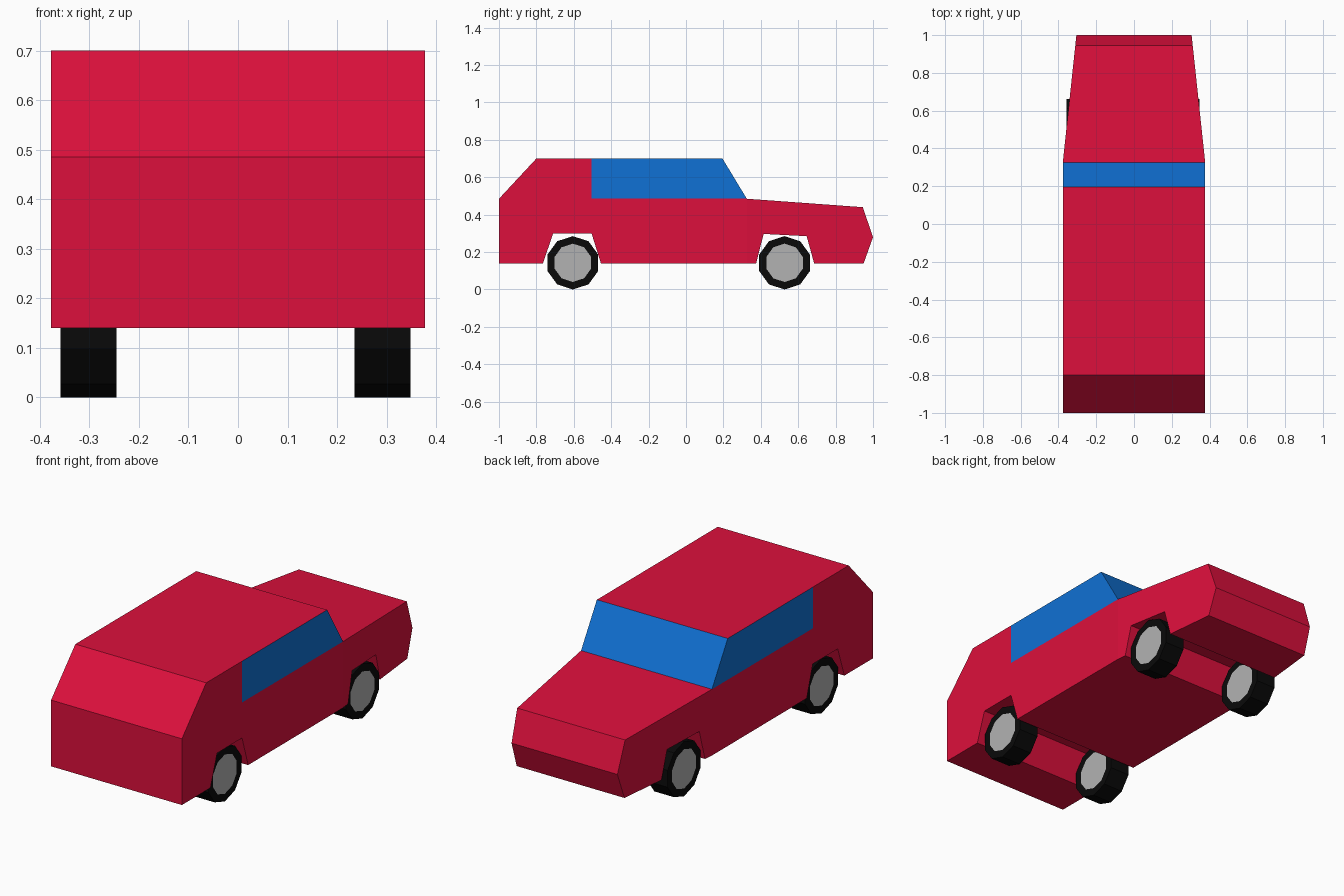
import bpy, bmesh
from math import radians
from mathutils import Matrix

if "Cube" in bpy.data.objects:
    bpy.data.objects.remove(bpy.data.objects["Cube"])


def material(name, rgb):
    m = bpy.data.materials.new(name)
    m.diffuse_color = (*rgb, 1)
    m.use_nodes = True
    m.node_tree.nodes["Principled BSDF"].inputs["Base Color"].default_value = m.diffuse_color
    return m


red = material("red_paint", (0.72, 0.005, 0.045))
blue = material("blue_glass", (0.005, 0.165, 0.66))
black = material("black_rubber", (0.003, 0.003, 0.003))
grey = material("grey_hub", (0.45, 0.45, 0.45))


def add_object(name, bm, mats):
    bmesh.ops.recalc_face_normals(bm, faces=bm.faces)
    me = bpy.data.meshes.new(name)
    bm.to_mesh(me)
    bm.free()
    for m in mats:
        me.materials.append(m)
    ob = bpy.data.objects.new(name, me)
    bpy.context.collection.objects.link(ob)
    return ob


# Body: side outline (y, z) with both wheel arches
outline = [
    (-1, 0.14), (-1, 0.485), (-0.80, 0.70), (-0.505, 0.70), (0.195, 0.70),
    (0.325, 0.485), (0.945, 0.44), (1, 0.28), (0.95, 0.14),
    (0.685, 0.14), (0.645, 0.285), (0.415, 0.297), (0.375, 0.14), (0.325, 0.14),
    (-0.455, 0.14), (-0.505, 0.30), (-0.71, 0.30), (-0.765, 0.14),
]
window_corner = (-0.505, 0.485)


def half_width(y):
    return 0.377 - 0.072 * max(0, y - 0.325) / 0.675


bm = bmesh.new()
sides = []
for s in (-1, 1):
    vs = [bm.verts.new((s * half_width(y), y, z)) for y, z in outline]
    corner = bm.verts.new((s * half_width(window_corner[0]), *window_corner))
    # cabin side, tapered bonnet side, side window
    bm.faces.new(vs[0:4] + [corner, vs[5]] + vs[13:])
    bm.faces.new(vs[5:14])
    bm.faces.new([corner] + vs[3:6]).material_index = 1
    sides.append(vs)
a, b = sides
n = len(outline)
for i in range(n):
    j = (i + 1) % n
    f = bm.faces.new((a[i], a[j], b[j], b[i]))
    f.material_index = 1 if i == 4 else 0  # windscreen
add_object("car_body", bm, [red, blue])


# Wheels: ten-sided tyres with a flush hub on both faces
def wheel(name, x, y):
    bm = bmesh.new()
    bmesh.ops.create_cone(bm, cap_ends=True, segments=10, radius1=0.1425,
                          radius2=0.1425, depth=0.113)
    caps = [f for f in bm.faces if len(f.verts) == 10]
    bmesh.ops.inset_individual(bm, faces=caps, thickness=0.04)
    for f in caps:
        f.material_index = 1
    # axle along x, one corner pointing straight up
    bm.transform(Matrix.Rotation(radians(90), 4, 'Y'))
    top = max(bm.verts, key=lambda v: v.co.z).co.z
    if top < 0.142:
        bm.transform(Matrix.Rotation(radians(18), 4, 'X'))
    add_object(name, bm, [black, grey]).location = (x, y, 0.1425)


for end, y in (("front", -0.605), ("rear", 0.527)):
    for side, x in (("left", -0.3015), ("right", 0.2915)):
        wheel(f"{end}_{side}_wheel", x, y)
